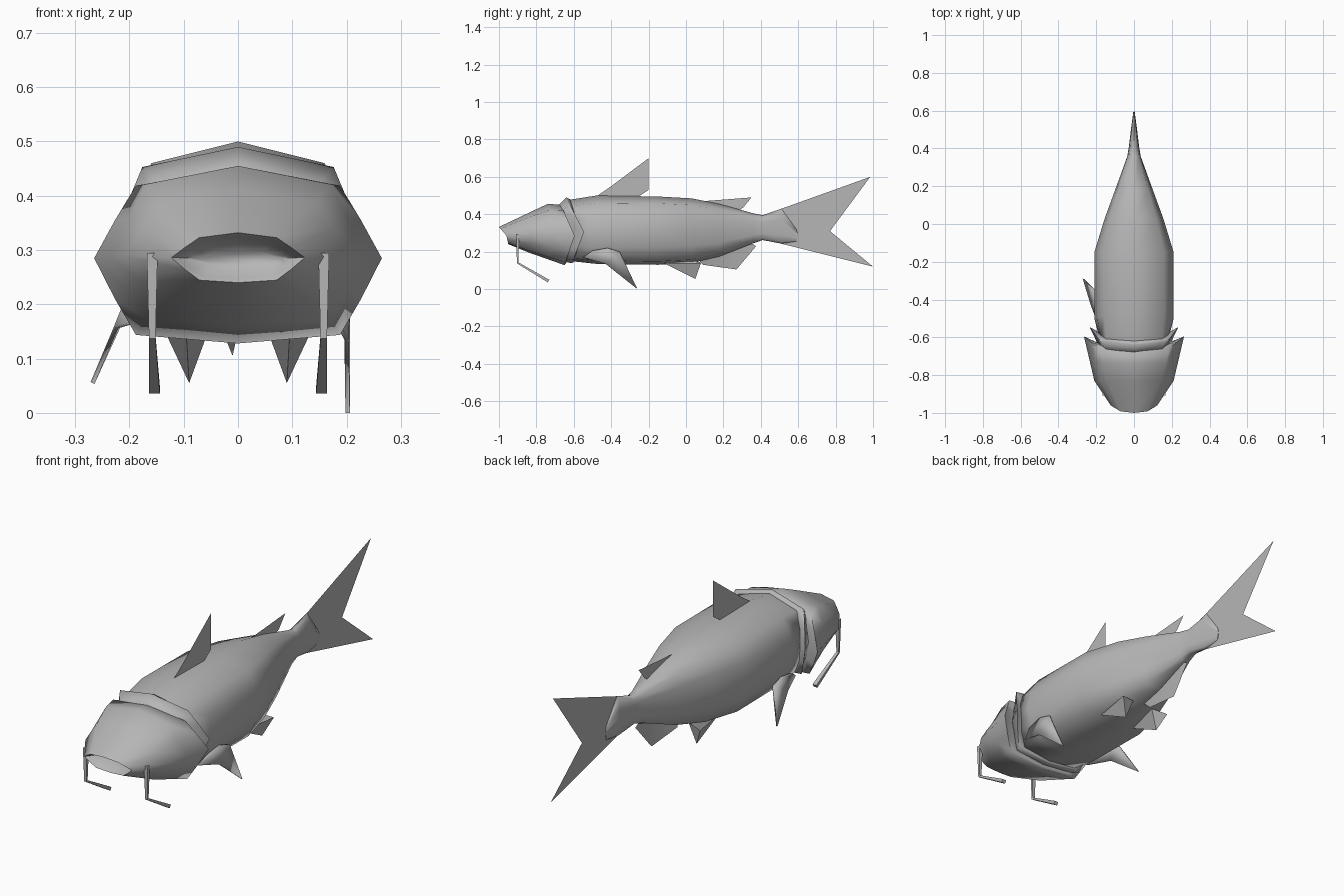
import bpy, bmesh, math
from mathutils import Vector

grey = bpy.data.materials.new("fish_grey")
grey.diffuse_color = (0.47, 0.47, 0.47, 1)


def build(name, verts, faces, angle=80):
    """Make one mesh object with outward normals and smooth shading."""
    mesh = bpy.data.meshes.new(name)
    mesh.from_pydata(verts, [], faces)
    bm = bmesh.new()
    bm.from_mesh(mesh)
    bmesh.ops.recalc_face_normals(bm, faces=bm.faces[:])
    bm.to_mesh(mesh)
    bm.free()
    mesh.materials.append(grey)
    obj = bpy.data.objects.new(name, mesh)
    bpy.context.collection.objects.link(obj)
    bpy.ops.object.select_all(action='DESELECT')
    obj.select_set(True)
    bpy.context.view_layer.objects.active = obj
    bpy.ops.object.shade_smooth_by_angle(angle=math.radians(angle))
    return obj


def skin(name, rings, angle=80):
    """Join equal rings of points with quads and cap both ends."""
    n = len(rings[0])
    verts = [p for r in rings for p in r]
    faces = [(i * n + j, i * n + (j + 1) % n,
              (i + 1) * n + (j + 1) % n, (i + 1) * n + j)
             for i in range(len(rings) - 1) for j in range(n)]
    last = (len(rings) - 1) * n
    faces += [tuple(range(n)), tuple(range(last, last + n))]
    return build(name, verts, faces, angle)


def section(y_top, y_side, y_bot, w, z_top, z_side, z_bot, k=0.75, bulge=0.0):
    """Symmetric cross-section whose sides may sweep back from its middle."""
    m = (1 + k) / 2 + bulge
    half = [(0, 1), (k, 0.8), (m, 0.42), (1, 0), (m, -0.48), (k, -0.9), (0, -1)]
    pts = []
    for u, v in half:
        y_end, z_end = (y_top, z_top) if v > 0 else (y_bot, z_bot)
        pts.append((u * w, y_side + (y_end - y_side) * abs(v),
                    z_side + (z_end - z_side) * abs(v)))
    return pts + [(-x, y, z) for x, y, z in pts[-2:0:-1]]


# Body, tapering into the narrow tail root
body = [
    (-0.64, -0.58, -0.62, 0.190, 0.475, 0.30, 0.150),
    (-0.48, -0.50, -0.48, 0.210, 0.500, 0.30, 0.135),
    (-0.15, -0.15, -0.15, 0.210, 0.495, 0.31, 0.130),
    (0.03, 0.03, 0.03, 0.155, 0.485, 0.31, 0.140),
    (0.18, 0.18, 0.18, 0.100, 0.455, 0.315, 0.175),
    (0.36, 0.36, 0.36, 0.035, 0.405, 0.33, 0.245),
    (0.41, 0.41, 0.41, 0.027, 0.395, 0.33, 0.262),
    (0.51, 0.51, 0.51, 0.015, 0.430, 0.33, 0.243),
    (0.59, 0.60, 0.59, 0.003, 0.320, 0.29, 0.255),
]
skin("body", [section(*r, k=0.76, bulge=0.05) for r in body])

# Gill collar behind the head
skin("gill_collar", [section(*r) for r in [
    (-0.69, -0.65, -0.68, 0.185, 0.440, 0.295, 0.155),
    (-0.64, -0.545, -0.61, 0.235, 0.490, 0.305, 0.138),
    (-0.62, -0.565, -0.60, 0.200, 0.480, 0.305, 0.145),
]])

# Head, from the mouth cavity over the lips to the flared gill cover
skin("head", [section(*r) for r in [
    (-0.90, -0.90, -0.90, 0.080, 0.300, 0.285, 0.270, 0.55),
    (-0.985, -0.950, -0.945, 0.115, 0.325, 0.286, 0.247, 0.55),
    (-1.00, -0.960, -0.950, 0.123, 0.332, 0.286, 0.240, 0.58),
    (-0.83, -0.83, -0.84, 0.210, 0.413, 0.290, 0.195, 0.70),
    (-0.74, -0.71, -0.74, 0.238, 0.455, 0.288, 0.160, 0.71),
    (-0.67, -0.595, -0.65, 0.265, 0.452, 0.285, 0.128, 0.71),
    (-0.655, -0.625, -0.64, 0.200, 0.440, 0.290, 0.140, 0.75),
]])

# Flat fins on the centre line, given as (y, z) outlines
flat_fins = {
    "dorsal_fin": [(-0.48, 0.495), (-0.40, 0.55), (-0.20, 0.70),
                   (-0.20, 0.53), (-0.26, 0.49)],
    "rear_dorsal_fin": [(0.09, 0.47), (0.35, 0.49), (0.305, 0.435), (0.28, 0.42)],
    "tail_fin": [(0.40, 0.39), (0.985, 0.60), (0.77, 0.31), (1.0, 0.12),
                 (0.50, 0.245)],
}
for name, outline in flat_fins.items():
    build(name, [(0, y, z) for y, z in outline], [tuple(range(len(outline)))])

# Anal fin, slightly bent to one side
build("anal_fin", [(0, 0.07, 0.15), (-0.02, 0.09, 0.13), (-0.01, 0.27, 0.105),
                   (0, 0.375, 0.23), (0, 0.34, 0.25), (0, 0.20, 0.19)],
      [(0, 1, 2, 5), (5, 2, 3, 4)])

for side, s in (("right", 1), ("left", -1)):
    # Pelvic fins
    build("pelvic_fin_" + side,
          [(s * 0.095, -0.12, 0.14), (s * 0.055, 0.06, 0.15),
           (s * 0.13, 0.08, 0.14), (s * 0.09, 0.05, 0.055)],
          [(0, 1, 3), (1, 2, 3), (2, 0, 3)], 30)

    # Barbels: a drooping length and a swept-back length
    path = [(0.158, -0.90, 0.295, 0.010), (0.158, -0.90, 0.14, 0.006),
            (0.154, -0.735, 0.043, 0.010)]
    rings = []
    for i, (x, y, z, r) in enumerate(path):
        d = (Vector(path[min(i + 1, 2)][:3]) - Vector(path[max(i - 1, 0)][:3]))
        up = Vector((1, 0, 0)).cross(d.normalized())
        rings.append([Vector((s * (x + a * r), y, z)) + up * (b * r * 0.8)
                      for a, b in ((-1, -1), (1, -1), (1, 1), (-1, 1))])
    skin("barbel_" + side, rings, 30)

# Pectoral fins, each at its own angle
for side, s, tip, mid in (("right", 1, (0.202, -0.26, 0.0), 0.20),
                          ("left", -1, (0.268, -0.29, 0.055), 0.225)):
    z = tip[2] * 0.4
    outline = [(0.180, -0.55, 0.17), (0.195, -0.50, 0.205), (0.200, -0.42, 0.22),
               (0.202, -0.355, 0.20), tip, (mid, -0.43, 0.135 + z)]
    fin = build("pectoral_fin_" + side, [(s * x, y, h) for x, y, h in outline],
                [(0, 1, 2, 5), (5, 2, 3, 4)])
    thick = fin.modifiers.new("thickness", 'SOLIDIFY')
    thick.thickness = 0.008
    thick.offset = 0
